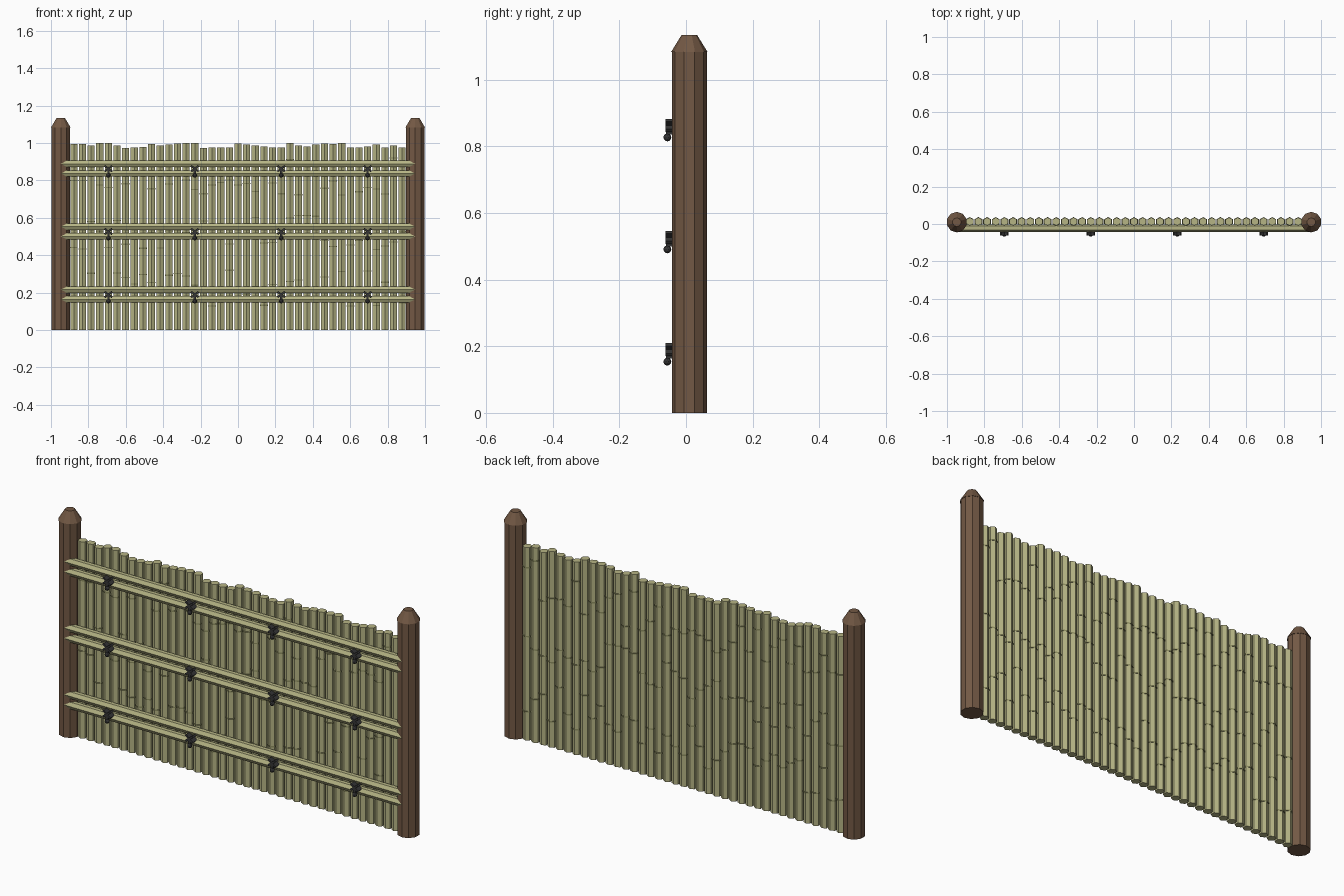
import bpy, bmesh, math, random
from mathutils import Matrix, Vector

if "Cube" in bpy.data.objects:
    bpy.data.objects.remove(bpy.data.objects["Cube"])

random.seed(4)


def material(name, rgb):
    m = bpy.data.materials.new(name)
    m.diffuse_color = (*rgb, 1)
    m.use_nodes = True
    m.node_tree.nodes["Principled BSDF"].inputs["Base Color"].default_value = m.diffuse_color
    return m


WOOD = material("brown_wood", (0.17, 0.098, 0.058))
BAMBOO = material("pale_bamboo", (0.47, 0.46, 0.235))
NODE = material("bamboo_node", (0.26, 0.26, 0.115))
ROPE = material("dark_rope", (0.035, 0.035, 0.036))


def prism(bm, a, b, r1, r2, sides):
    """Tapered prism between two points, with a corner facing front and back."""
    a, b = Vector(a), Vector(b)
    d = b - a
    turn = Matrix.Rotation(math.pi / 2, 4, 'Y') if abs(d.x) > abs(d.z) else Matrix()
    spin = Matrix.Rotation(math.pi / 2, 4, 'Z')
    bmesh.ops.create_cone(bm, cap_ends=True, segments=sides, radius1=r1, radius2=r2,
                          depth=d.length,
                          matrix=Matrix.Translation((a + b) / 2) @ turn)


def finish(bm, name, mat):
    # put a corner on the front-back axis already given by create_cone
    me = bpy.data.meshes.new(name)
    bm.to_mesh(me)
    bm.free()
    me.materials.append(mat)
    ob = bpy.data.objects.new(name, me)
    bpy.context.collection.objects.link(ob)
    return ob


# End posts with tapered caps
for side, x in (("left", -0.9475), ("right", 0.9475)):
    bm = bmesh.new()
    prism(bm, (x, 0.01, 0), (x, 0.01, 1.083), 0.0525, 0.0525, 10)
    finish(bm, side + "_post", WOOD)
    bm = bmesh.new()
    prism(bm, (x, 0.01, 1.083), (x, 0.01, 1.135), 0.055, 0.023, 10)
    finish(bm, side + "_post_cap", WOOD)

# Upright canes with uneven tops (drop below 1.0, in thousandths) and node rings
drops = [5, 5, 13, 0, 0, 14, 26, 24, 20, 4, 14, 8, 3, 0, 0, 26, 24, 24, 25, 3,
         8, 13, 19, 24, 25, 0, 14, 19, 8, 3, 5, 0, 24, 25, 19, 8, 25, 13, 24]
canes, nodes = bmesh.new(), bmesh.new()
for i, drop in enumerate(drops):
    x = (i - 19) * 0.0462
    prism(canes, (x, 0.013, 0), (x, 0.013, 1 - drop / 1000), 0.022, 0.022, 6)
    for k in range(3):
        z = 0.12 + 0.3 * k + random.uniform(0, 0.2)
        prism(nodes, (x, 0.013, z - 0.003), (x, 0.013, z + 0.003), 0.0242, 0.0242, 6)
finish(canes, "bamboo_canes", BAMBOO)
finish(nodes, "cane_nodes", NODE)

# Paired cross rails and their rope lashings
for level, z in (("lower", 0.19), ("middle", 0.527), ("upper", 0.863)):
    bm = bmesh.new()
    for dz in (-0.026, 0.026):
        prism(bm, (-0.948, -0.022, z + dz), (0.948, -0.022, z + dz), 0.02, 0.02, 6)
    finish(bm, level + "_rails", BAMBOO)

    bm = bmesh.new()
    for x in (-0.693, -0.231, 0.231, 0.693):
        for angle in (-38, 38):  # crossed rope
            bmesh.ops.create_cube(
                bm, size=1,
                matrix=Matrix.Translation((x, -0.045, z))
                @ Matrix.Rotation(math.radians(angle), 4, 'Y')
                @ Matrix.Diagonal((0.05, 0.034, 0.01, 1)))
        # knot hanging below the cross
        bmesh.ops.create_icosphere(bm, subdivisions=2, radius=0.012,
                                   matrix=Matrix.Translation((x, -0.056, z - 0.036)))
        # knot at the middle of the cross
        bmesh.ops.create_cube(bm, size=1, matrix=Matrix.Translation((x, -0.046, z - 0.012))
                              @ Matrix.Diagonal((0.012, 0.028, 0.03, 1)))
    finish(bm, level + "_lashings", ROPE)
